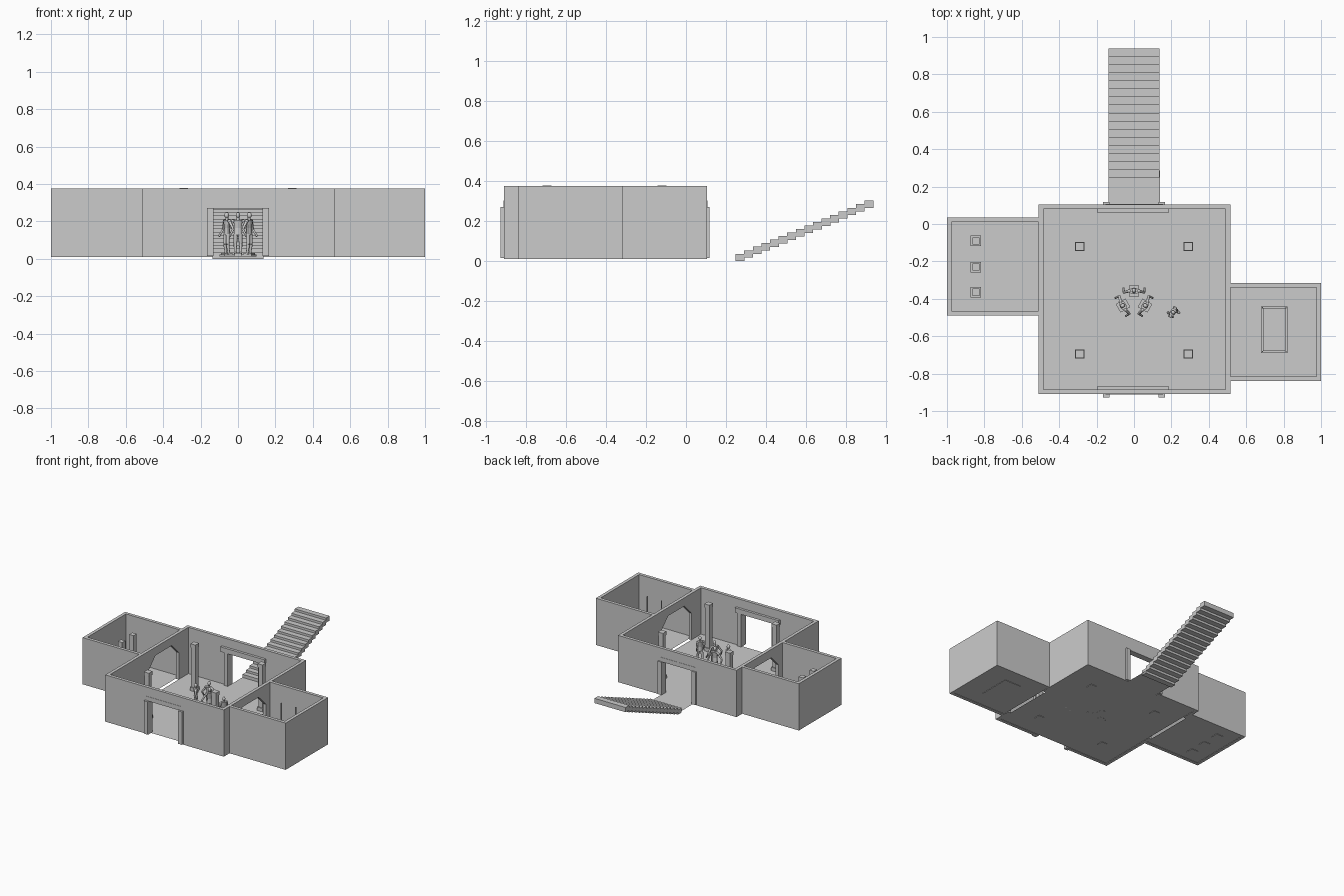
import bpy, bmesh, math
from mathutils import Vector, Matrix

if "Cube" in bpy.data.objects:
    bpy.data.objects.remove(bpy.data.objects["Cube"])

Z0, Z1 = 0.01, 0.375   # wall foot and wall top
T = 0.025              # wall thickness


def finish(bm, name, smooth=False):
    bmesh.ops.recalc_face_normals(bm, faces=bm.faces)
    me = bpy.data.meshes.new(name)
    bm.to_mesh(me)
    bm.free()
    if smooth:
        for p in me.polygons:
            p.use_smooth = True
    ob = bpy.data.objects.new(name, me)
    bpy.context.collection.objects.link(ob)
    return ob


def add_box(bm, x0, x1, y0, y1, z0, z1):
    m = Matrix.Translation(((x0 + x1) / 2, (y0 + y1) / 2, (z0 + z1) / 2)) \
        @ Matrix.Diagonal((x1 - x0, y1 - y0, z1 - z0, 1))
    bmesh.ops.create_cube(bm, size=1, matrix=m)


def boxes(name, *dims):
    bm = bmesh.new()
    for d in dims:
        add_box(bm, *d)
    return finish(bm, name)


def plane(name, x0, x1, y0, y1, z):
    bm = bmesh.new()
    bm.faces.new([bm.verts.new(p) for p in
                  ((x0, y0, z), (x1, y0, z), (x1, y1, z), (x0, y1, z))])
    return finish(bm, name)


def wall(name, axis, outline, at, thick=T):
    """Upright slab: outline is (along, z), extruded across its thickness."""
    bm = bmesh.new()
    pos = (lambda a, z: (a, at, z)) if axis == 'x' else (lambda a, z: (at, a, z))
    face = bm.faces.new([bm.verts.new(pos(a, z)) for a, z in outline])
    ext = bmesh.ops.extrude_face_region(bm, geom=[face])
    step = Vector((0, thick, 0)) if axis == 'x' else Vector((thick, 0, 0))
    bmesh.ops.translate(bm, vec=step,
                        verts=[v for v in ext['geom'] if isinstance(v, bmesh.types.BMVert)])
    return finish(bm, name)


def gate_outline(a, b, notch):
    return [(a, Z0), *notch, (b, Z0), (b, Z1), (a, Z1)]


# main hall walls, with square gates front and back and chamfered arches at the sides
X0, X1, Y0, Y1 = -0.51, 0.515, -0.91, 0.105
square = [(-0.135, Z0), (-0.135, 0.27), (0.135, 0.27), (0.135, Z0)]
wall("hall_front_wall", 'x', gate_outline(X0, X1, square), Y0)
wall("hall_back_wall", 'x', gate_outline(X0, X1, square), Y1 - T)


def arch(c):
    return [(c + a, z) for a, z in ((-.19, Z0), (-.19, .22), (-.1, .31),
                                    (.1, .31), (.19, .22), (.19, Z0))]


wall("hall_left_wall", 'y', gate_outline(Y0 + T, Y1 - T, arch(-0.225)), X0)
wall("hall_right_wall", 'y', gate_outline(Y0 + T, Y1 - T, arch(-0.58)), X1 - T)
plane("hall_floor", X0 + T, X1 - T, Y0 + T, Y1 - T, 0.013)

# side rooms
for name, xa, xb, ya, yb, s in (("left_room", X0, -1.0, -0.49, 0.035, -1),
                                ("right_room", X1, 1.0, -0.84, -0.315, 1)):
    lo, hi = min(xa, xb), max(xa, xb)
    end = (lo, lo + T) if s < 0 else (hi - T, hi)
    boxes(name + "_walls", (lo, hi, ya, ya + T, Z0, Z1), (lo, hi, yb - T, yb, Z0, Z1),
          (*end, ya + T, yb - T, Z0, Z1))
    plane(name + "_floor", lo, hi, ya + T, yb - T, 0.013)

# gate frames: posts through the wall, flush outer lintel, wider inner beam
for name, outer, inner, flush in (("front_gate", -0.927, -0.866, -0.912),
                                  ("back_gate", 0.117, 0.06, 0.107)):
    y0, y1 = sorted((outer, inner))
    boxes(name + "_posts", *[(s * .148 - .017, s * .148 + .017, y0, y1, .015, .272)
                             for s in (-1, 1)])
    boxes(name + "_beam", (-.195, .185, *sorted((inner, inner + (flush - inner) * .5)), .27, .308))
    boxes(name + "_lintel", (-.152, .155, *sorted((flush, inner + (flush - inner) * .4)), .27, .304))

# rear landing and stairs
plane("landing", -0.135, 0.138, Y1 - T, 0.285, 0.013)
N = 16
boxes("stairs", *[(-.135, .135, .248 + i * .043, .248 + (i + 1) * .043 + .001,
                   i * .0177, i * .0177 + .037) for i in range(N)])

# four hall columns
for x in (-0.29, 0.29):
    for y in (-0.12, -0.695):
        boxes("column", (x - .025, x + .025, y - .025, y + .025, Z0, .04),
              (x - .018, x + .018, y - .018, y + .018, .04, .35),
              (x - .022, x + .022, y - .022, y + .022, .35, .378))

# display pedestals in the left room
for y in (-0.09, -0.23, -0.365):
    x = -0.845
    boxes("pedestal", (x - .028, x + .028, y - .028, y + .028, Z0, .035),
          (x - .019, x + .019, y - .019, y + .019, .035, .29))

# display case in the right room: low plinth with thin corner posts
boxes("case_plinth", (.68, .82, -.69, -.44, Z0, .035), (.69, .81, -.68, -.45, .035, .045))
boxes("case_posts", *[(x - .003, x + .003, y - .003, y + .003, .04, .3)
                      for x in (.688, .812) for y in (-.682, -.448)])


def limb(bm, a, b, r0, r1, mat, seg=10):
    a, b = Vector(a), Vector(b)
    d = b - a
    m = mat @ Matrix.Translation((a + b) / 2) @ d.to_track_quat('Z', 'Y').to_matrix().to_4x4()
    bmesh.ops.create_cone(bm, cap_ends=True, segments=seg, radius1=r0, radius2=r1,
                          depth=d.length, matrix=m)


def ball(bm, c, size, mat):
    bmesh.ops.create_uvsphere(bm, u_segments=12, v_segments=8, radius=1,
                              matrix=mat @ Matrix.Translation(c) @ Matrix.Diagonal((*size, 1)))


def figure(name, x, y, turn, arm_out, stride, height):
    """Standing body, facing local -y, unit height .235."""
    k = height / .235
    m = Matrix.Translation((x, y, .013)) @ Matrix.Rotation(turn, 4, 'Z') @ Matrix.Scale(k, 4)
    flat = m @ Matrix.Diagonal((1, .65, 1, 1))
    bm = bmesh.new()
    ball(bm, (0, -.002, .22), (.0115, .013, .016), m)
    limb(bm, (0, 0, .19), (0, 0, .21), .008, .007, m)
    limb(bm, (0, 0, .15), (0, 0, .195), .019, .027, flat)
    limb(bm, (0, 0, .115), (0, 0, .152), .023, .019, flat)
    for s in (-1, 1):
        elbow = (s * (.028 + arm_out), .008, .145)
        hand = (s * (.022 + arm_out * 1.3), -.014, .112)
        ball(bm, (s * .026, 0, .188), (.01, .01, .01), m)
        limb(bm, (s * .026, 0, .188), elbow, .008, .0065, m)
        limb(bm, elbow, hand, .0065, .005, m)
        ball(bm, hand, (.006, .006, .008), m)
        knee = (s * .014, -.004 - s * stride, .065)
        foot = (s * .016, .003 - s * stride * 1.3, .012)
        limb(bm, (s * .012, 0, .12), knee, .0125, .009, m)
        limb(bm, knee, foot, .009, .006, m)
        ball(bm, (foot[0], foot[1] - .007, .006), (.008, .016, .007), m)
    return finish(bm, name, True)


# statue group of three, back to back, each on a small plinth
for i in range(3):
    a = math.radians(90 + 120 * i)
    x, y = .068 * math.cos(a), -.41 + .052 * math.sin(a)
    figure("statue", x, y, a + math.pi / 2, .026, 0, .235)
    p = boxes("statue_plinth", (-.03, .03, -.026, .026, 0, .012), (-.024, .024, -.02, .02, .012, .02))
    p.location = (x, y, .012)
    p.rotation_euler.z = a

# walking visitor for scale
figure("visitor", .208, -.472, math.radians(60), .002, .014, .215)

bpy.ops.object.select_all(action='DESELECT')
for ob in bpy.data.objects:
    if ob.name.startswith(("statue", "visitor")):
        ob.select_set(True)
        bpy.context.view_layer.objects.active = ob
bpy.ops.object.shade_smooth_by_angle(angle=math.radians(40))
